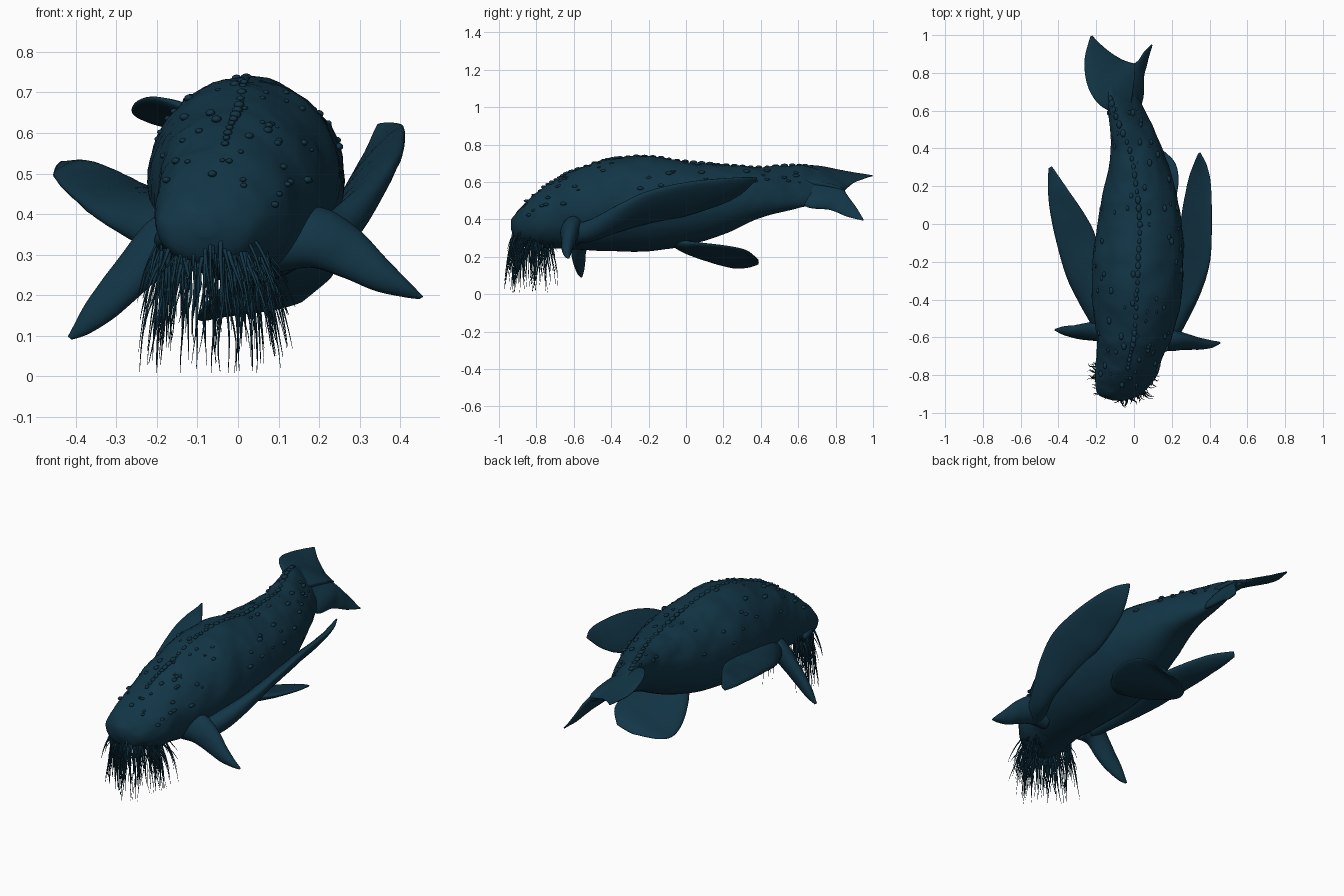
import bpy, bmesh, math, random
from mathutils import Vector, noise

if "Cube" in bpy.data.objects:
    bpy.data.objects.remove(bpy.data.objects["Cube"])

random.seed(4)
skin = bpy.data.materials.new("deep sea teal")
skin.diffuse_color = (0.006, 0.036, 0.062, 1)
skin.use_nodes = True
skin.node_tree.nodes["Principled BSDF"].inputs["Base Color"].default_value = skin.diffuse_color


def smooth_path(stations, n):
    """Catmull-Rom interpolation through tuples of numbers."""
    out, last = [], len(stations) - 1
    for k in range(n + 1):
        u = k / n * last
        i = min(int(u), last - 1)
        f = u - i
        p0, p1, p2, p3 = (stations[min(max(i + d, 0), last)] for d in (-1, 0, 1, 2))
        out.append([0.5 * (2 * b + (c - a) * f + (2 * a - 5 * b + 4 * c - d) * f * f
                           + (3 * b - a - 3 * c + d) * f ** 3)
                    for a, b, c, d in zip(p0, p1, p2, p3)])
    return out


def loft(bm, rings):
    rows = [[bm.verts.new(p) for p in r] for r in rings]
    n = len(rows[0])
    for a, b in zip(rows, rows[1:]):
        for i in range(n):
            bm.faces.new((a[i], a[(i + 1) % n], b[(i + 1) % n], b[i]))
    bm.faces.new(rows[0][::-1])
    bm.faces.new(rows[-1])


def finish(name, bm):
    bmesh.ops.recalc_face_normals(bm, faces=bm.faces)
    me = bpy.data.meshes.new(name)
    bm.to_mesh(me)
    bm.free()
    me.materials.append(skin)
    me.shade_smooth()
    ob = bpy.data.objects.new(name, me)
    bpy.context.collection.objects.link(ob)
    return ob


def rough(p, amount):
    return noise.noise(p * 9) * amount + noise.noise(p * 24) * amount * 0.5


# Body: y, centre x, half width, top z, bottom z, skew towards the banked tail
body = smooth_path([
    (-.935, -.08, .03, .40, .345, 0), (-.90, -.075, .115, .45, .28, 0),
    (-.80, -.04, .165, .545, .25, 0), (-.70, -.022, .178, .61, .245, 0),
    (-.60, 0, .20, .66, .24, 0), (-.40, .015, .235, .725, .23, 0),
    (-.20, .022, .24, .735, .23, 0), (0, .03, .225, .71, .26, 0),
    (.20, .03, .187, .692, .32, -.1), (.40, .015, .137, .68, .41, -.3),
    (.60, -.04, .097, .69, .46, -.75), (.72, -.06, .075, .66, .49, -1.1),
    (.85, -.04, .03, .595, .54, -1.2)], 110)


def body_point(s, t):
    y, cx, hw, top, bot, skew = s
    return Vector((cx + hw * math.cos(t), y,
                   (top + bot) / 2 + (top - bot) / 2 * math.sin(t + skew)))


bm = bmesh.new()
rings = []
for s in body:
    ring = []
    for i in range(56):
        t = i / 56 * math.tau
        p = body_point(s, t)
        out = Vector((math.cos(t), 0, math.sin(t)))
        upper = max(0, min(1, 0.5 + math.sin(t)))
        ring.append(p + out * rough(p, 0.002 + 0.008 * upper))
    rings.append(ring)
loft(bm, rings)
finish("body", bm)


# Knobs along the spine and scattered over the back
def knob(bm, p, r):
    made = bmesh.ops.create_icosphere(bm, subdivisions=2, radius=r)["verts"]
    for v in made:
        v.co = Vector((v.co.x, v.co.y * 1.5, v.co.z * 0.75)) + p


bm = bmesh.new()
for k in range(22, 98, 2):
    knob(bm, body_point(body[k], math.pi / 2 - body[k][5]), random.uniform(.009, .015))
for k in range(90):
    s = body[random.randint(12, 92)]
    knob(bm, body_point(s, random.uniform(.2, 2.9) - s[5]), random.uniform(.006, .013))
finish("back_knobs", bm)


# Fins: each station is one edge, the other edge, then half thickness
def blade(name, stations, bumps=0.003):
    path = smooth_path(stations, 32)
    mids = [(Vector(s[:3]) + Vector(s[3:6])) / 2 for s in path]
    bm = bmesh.new()
    rings = []
    for i, s in enumerate(path):
        a, b = Vector(s[:3]), Vector(s[3:6])
        along = mids[min(i + 1, 32)] - mids[max(i - 1, 0)]
        nrm = (b - a).cross(along).normalized()
        ring = []
        for j in range(24):
            t = j / 24 * math.tau
            p = mids[i] + (b - a) / 2 * math.cos(t) + nrm * s[6] * math.sin(t)
            ring.append(p + nrm * rough(p, bumps))
        rings.append(ring)
    loft(bm, rings)
    finish(name, bm)


blade("right_long_fin", [
    (.14, -.62, .27, .20, -.60, .37, .05), (.19, -.50, .29, .27, -.50, .40, .05),
    (.22, -.38, .33, .35, -.36, .475, .04), (.23, -.20, .38, .40, -.20, .55, .03),
    (.247, 0, .42, .41, 0, .598, .025), (.28, .20, .485, .405, .20, .62, .018),
    (.31, .30, .54, .385, .31, .625, .012), (.342, .375, .61, .352, .38, .622, .004)])
blade("left_long_fin", [
    (-.12, -.55, .38, -.19, -.56, .29, .05), (-.16, -.38, .42, -.27, -.45, .345, .045),
    (-.18, -.20, .44, -.35, -.30, .395, .035), (-.205, -.06, .455, -.405, -.12, .44, .028),
    (-.26, .05, .485, -.442, .05, .475, .022), (-.355, .19, .525, -.456, .19, .495, .016),
    (-.435, .305, .53, -.452, .295, .505, .005)])
blade("right_front_fin", [
    (.12, -.57, .42, .10, -.62, .26, .07), (.22, -.59, .41, .18, -.64, .27, .055),
    (.30, -.61, .36, .26, -.64, .243, .04), (.36, -.63, .297, .34, -.64, .21, .03),
    (.41, -.635, .245, .41, -.635, .195, .02), (.457, -.63, .197, .447, -.63, .19, .006)])
blade("left_front_fin", [
    (-.12, -.54, .43, -.12, -.60, .27, .06), (-.21, -.53, .385, -.18, -.60, .265, .05),
    (-.275, -.54, .31, -.235, -.60, .21, .04), (-.325, -.55, .248, -.30, -.59, .15, .032),
    (-.375, -.55, .175, -.37, -.575, .105, .022), (-.42, -.56, .098, -.41, -.56, .09, .006)])

# Rounded fin under the belly
blade("belly_fin", [
    (.02, -.06, .28, .10, -.08, .30, .03), (-.03, .02, .225, .14, -.02, .28, .03),
    (-.085, .15, .17, .20, .07, .272, .024), (-.10, .26, .14, .235, .21, .258, .018),
    (-.06, .34, .145, .22, .32, .235, .013), (.06, .388, .16, .16, .385, .185, .005)], 0.001)

# Banked tail flukes: leading edge then trailing edge
blade("left_fluke", [
    (-.04, .56, .60, .0, .85, .555, .028), (-.135, .60, .665, -.02, .855, .56, .024),
    (-.20, .65, .688, -.06, .87, .575, .018), (-.248, .74, .68, -.12, .905, .60, .014),
    (-.262, .87, .652, -.18, .955, .62, .01), (-.23, .995, .636, -.22, .997, .634, .003)])
blade("right_fluke", [
    (-.06, .58, .60, -.06, .86, .575, .028), (.035, .63, .475, -.005, .85, .555, .024),
    (.045, .77, .45, .03, .87, .52, .016), (.07, .86, .415, .055, .91, .465, .01),
    (.098, .945, .395, .092, .95, .40, .003)])

# Upper lip ridge above the beard
bm = bmesh.new()
rings = []
for k in range(25):
    a = math.radians(-105 + 210 * k / 24)
    c = Vector((-.072 + .118 * math.sin(a), -.80 - .115 * math.cos(a), .335 + .02 * math.cos(a)))
    out = Vector((math.sin(a), -math.cos(a), 0))
    rings.append([c + out * .018 * math.cos(j / 8 * math.tau)
                  + Vector((0, 0, .022 * math.sin(j / 8 * math.tau))) for j in range(8)])
loft(bm, rings)
finish("upper_lip", bm)

# Beard of thin wavy tendrils hanging from the mouth
bm = bmesh.new()
for k in range(170):
    a = math.radians(random.uniform(-125, 125))
    out = Vector((math.sin(a), -math.cos(a), 0))
    side = Vector((math.cos(a), math.sin(a), 0))
    inset = random.uniform(.7, 1.0)
    root = Vector((-.072, -.80, random.uniform(.27, .36))) + out * .125 * inset
    drop = min(random.uniform(.09, .30), root.z - .008)
    reach = random.uniform(.0, .085) * (1.25 if out.x > 0 else .8)
    reach *= 1 if abs(a) > .7 else .6
    drift, wave, phase = random.uniform(-.03, .03), random.uniform(.003, .011), random.uniform(0, 6)
    radius = random.uniform(.004, .0075)
    rings = []
    for i in range(9):
        f = i / 8
        c = root + out * reach * (1.5 * f - .5 * f * f) - Vector((0, 0, drop * f ** 1.15))
        c += side * (drift * f + wave * f * math.sin(phase + 7 * f))
        r = radius * (1 - .9 * f)
        rings.append([c + (out * math.sin(j / 5 * math.tau) + side * math.cos(j / 5 * math.tau)) * r
                      for j in range(5)])
    loft(bm, rings)
finish("beard_tendrils", bm)
